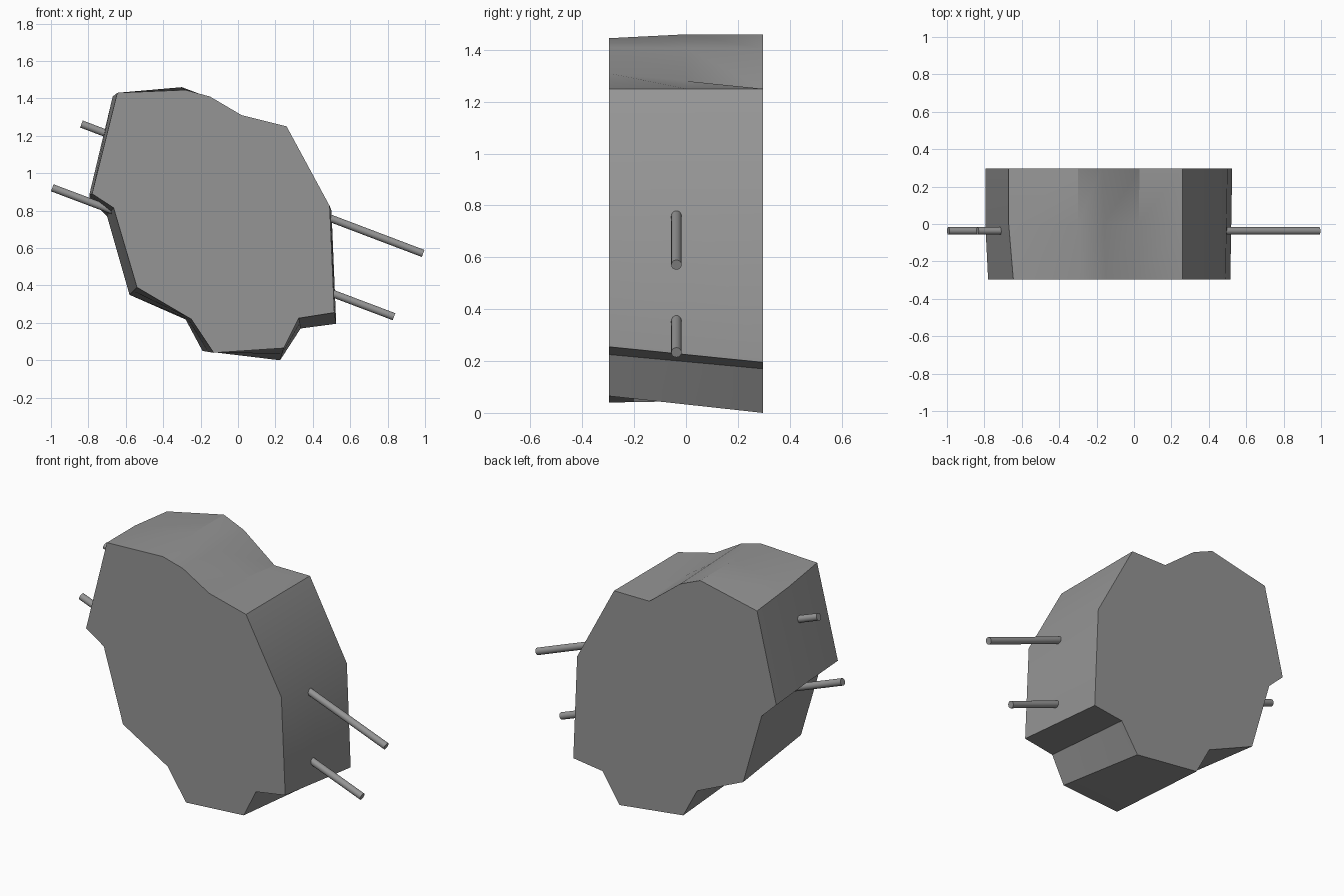
import bpy, bmesh
from mathutils import Vector

cube = bpy.data.objects.get("Cube")
if cube:
    bpy.data.objects.remove(cube, do_unlink=True)

grey = bpy.data.materials.new("plain_grey")
grey.use_nodes = True
colour = (0.3, 0.3, 0.3, 1)
grey.diffuse_color = colour
grey.node_tree.nodes["Principled BSDF"].inputs["Base Color"].default_value = colour


def finish(bm, name):
    """Turn a bmesh into a grey object, smooth except at sharp edges."""
    bmesh.ops.recalc_face_normals(bm, faces=bm.faces[:])
    mesh = bpy.data.meshes.new(name)
    bm.to_mesh(mesh)
    bm.free()
    mesh.materials.append(grey)
    obj = bpy.data.objects.new(name, mesh)
    bpy.context.collection.objects.link(obj)
    bpy.ops.object.select_all(action='DESELECT')
    obj.select_set(True)
    bpy.context.view_layer.objects.active = obj
    bpy.ops.object.shade_smooth_by_angle()
    return obj


# Slab body: front and back outlines (x, z), in matching order
front = [(-.645, 1.43), (-.28, 1.445), (-.15, 1.41), (.02, 1.31), (.26, 1.25),
         (.49, .825), (.515, .255), (.325, .225), (.245, .065), (-.13, .04),
         (-.25, .22), (-.54, .39), (-.665, .815), (-.78, .89)]
back = [(-.67, 1.38), (-.30, 1.46), (-.17, 1.405), (.03, 1.25), (.26, 1.25),
        (.50, .80), (.525, .195), (.335, .17), (.225, 0), (-.19, .05),
        (-.28, .218), (-.58, .35), (-.70, .77), (-.795, .86)]

# The middle outline is halfway, apart from a slight bulge at the upper left
middle = [tuple((Vector(f) + Vector(b)) / 2) for f, b in zip(front, back)]
middle[0], middle[1], middle[-1] = (-.67, 1.41), (-.30, 1.46), (-.795, .885)

bm = bmesh.new()
rings = [[bm.verts.new((x, y, z)) for x, z in outline]
         for outline, y in ((front, -.297), (middle, 0), (back, .297))]
bm.faces.new(rings[0])
bm.faces.new(rings[-1])
for a, b in zip(rings, rings[1:]):
    for i in range(len(a)):
        bm.faces.new((a[i - 1], a[i], b[i], b[i - 1]))
finish(bm, "body")


# Two parallel rods running right through the body
def rod(name, start, end, radius=.02):
    start, end = Vector(start), Vector(end)
    axis = end - start
    bm = bmesh.new()
    bmesh.ops.create_cone(bm, cap_ends=True, segments=24, radius1=radius,
                          radius2=radius, depth=axis.length)
    bmesh.ops.rotate(bm, verts=bm.verts,
                     matrix=axis.to_track_quat('Z', 'Y').to_matrix())
    bmesh.ops.translate(bm, verts=bm.verts, vec=(start + end) / 2)
    finish(bm, name)


rod("upper_rod", (-.837, -.037, 1.263), (.99, -.037, .571))
rod("lower_rod", (-.993, -.037, .922), (.834, -.037, .233))
